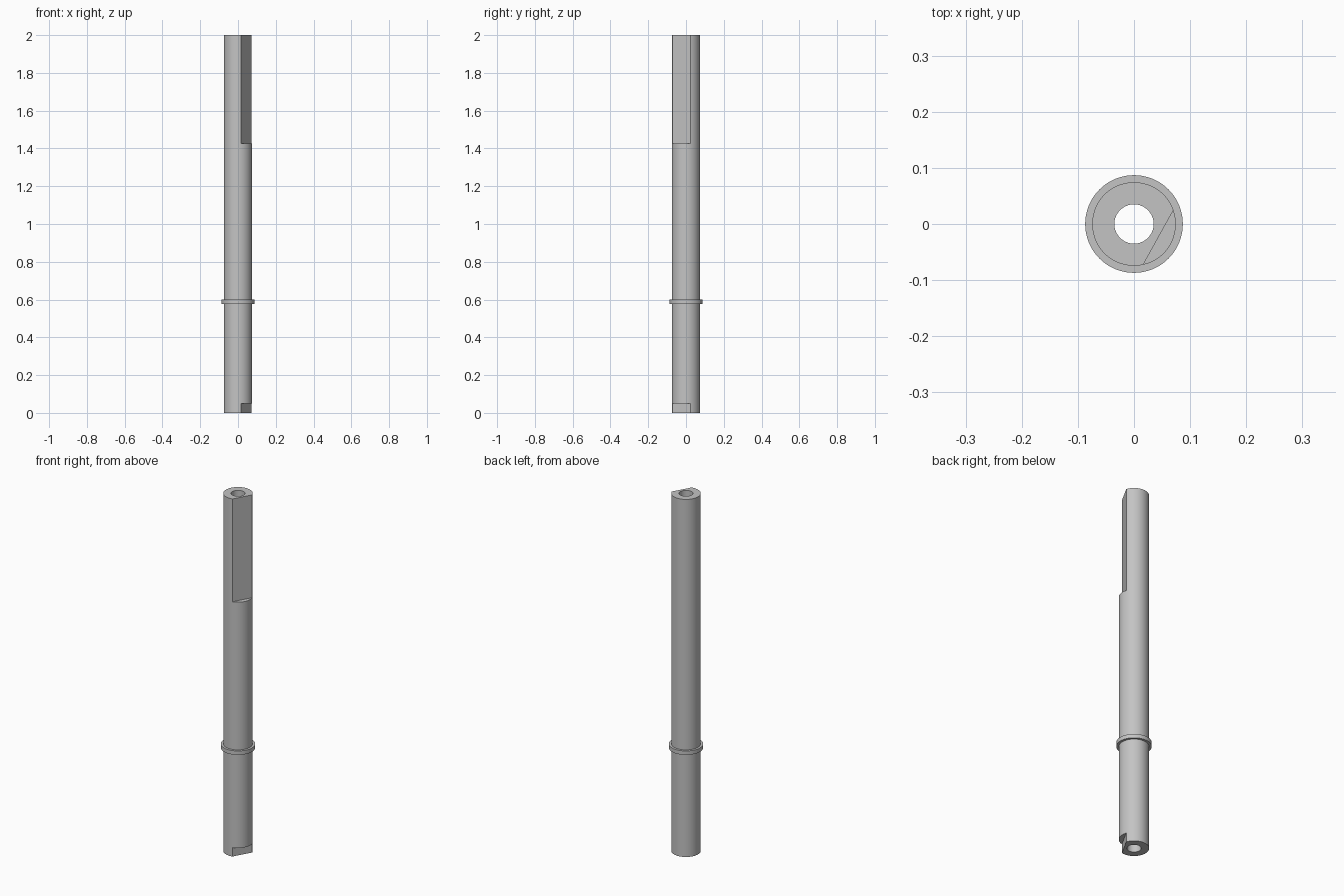
import bpy, bmesh, math
from mathutils import Matrix

if "Cube" in bpy.data.objects:
    bpy.data.objects.remove(bpy.data.objects["Cube"], do_unlink=True)

SIDES = 96
SHAFT_R, BORE_R, COLLAR_R = 0.0745, 0.035, 0.087
LENGTH = 2.0
FLAT_ANGLE = math.radians(-29)   # direction the flats face
FLAT_DIST = 0.0495               # distance of the flats from the axis

steel = bpy.data.materials.new("grey steel")
steel.use_nodes = True
grey = (0.55, 0.55, 0.55, 1)
steel.diffuse_color = grey
steel.node_tree.nodes["Principled BSDF"].inputs["Base Color"].default_value = grey


def finish(name, bm):
    mesh = bpy.data.meshes.new(name)
    bmesh.ops.recalc_face_normals(bm, faces=bm.faces)
    bm.to_mesh(mesh)
    bm.free()
    obj = bpy.data.objects.new(name, mesh)
    mesh.materials.append(steel)
    bpy.context.collection.objects.link(obj)
    return obj


def tube(name, inner, outer, z0, z1):
    """Hollow cylinder made by spinning a rectangular section."""
    bm = bmesh.new()
    section = [(inner, z0), (outer, z0), (outer, z1), (inner, z1)]
    rings = []
    for i in range(SIDES):
        a = math.tau * i / SIDES
        rings.append([bm.verts.new((r * math.cos(a), r * math.sin(a), z))
                      for r, z in section])
    for i, ring in enumerate(rings):
        after = rings[(i + 1) % SIDES]
        for k in range(4):
            n = (k + 1) % 4
            bm.faces.new((ring[k], after[k], after[n], ring[n]))
    return finish(name, bm)


def cut_flat(target, z0, z1):
    """Mill a flat along one side of the shaft between two heights."""
    bm = bmesh.new()
    size = 0.2
    bmesh.ops.create_cube(bm, size=1, matrix=(
        Matrix.Rotation(FLAT_ANGLE, 4, 'Z')
        @ Matrix.Translation((FLAT_DIST + size / 2, 0, (z0 + z1) / 2))
        @ Matrix.Diagonal((size, size * 2, z1 - z0, 1))))
    cutter = finish("flat_cutter", bm)
    cutter.hide_render = True
    mod = target.modifiers.new("flat", 'BOOLEAN')
    mod.operation = 'DIFFERENCE'
    mod.solver = 'EXACT'
    mod.object = cutter
    bpy.context.view_layer.objects.active = target
    bpy.ops.object.modifier_apply(modifier=mod.name)
    bpy.data.objects.remove(cutter, do_unlink=True)


# Hollow shaft with a long flat at the top and a short one at the foot
shaft = tube("shaft", BORE_R, SHAFT_R, 0, LENGTH)
cut_flat(shaft, 1.425, LENGTH + 0.1)
cut_flat(shaft, -0.1, 0.05)

# Thin collar around the lower part
collar = tube("collar", SHAFT_R - 0.004, COLLAR_R, 0.577, 0.599)

for obj in (shaft, collar):
    bpy.ops.object.select_all(action='DESELECT')
    obj.select_set(True)
    bpy.context.view_layer.objects.active = obj
    bpy.ops.object.shade_smooth_by_angle(angle=math.radians(30))
